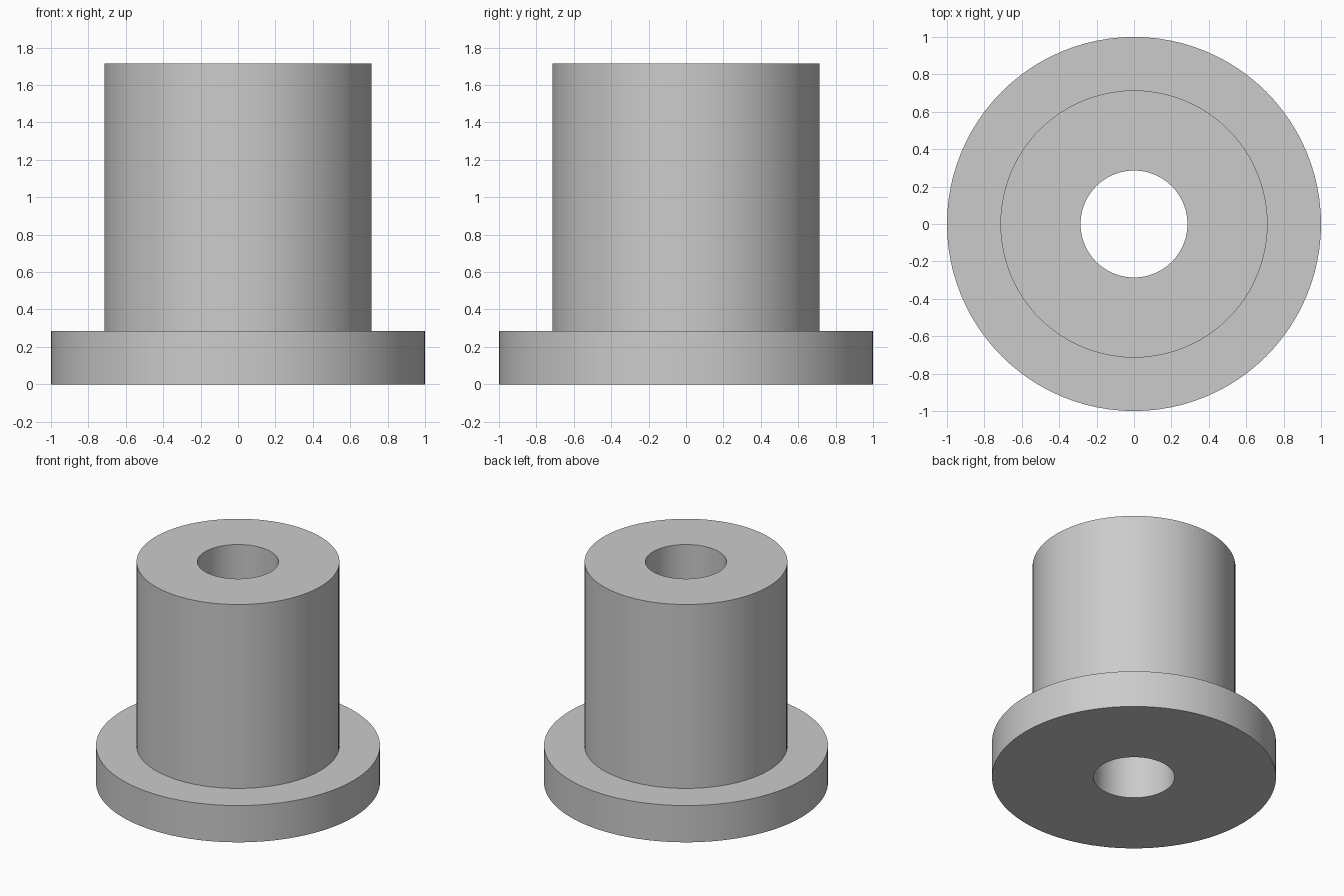
import bpy
import bmesh
import math

if "Cube" in bpy.data.objects:
    bpy.data.objects.remove(bpy.data.objects["Cube"], do_unlink=True)

# Plain grey material
GREY = (0.6, 0.6, 0.6, 1.0)
grey = bpy.data.materials.new("plain_grey")
grey.use_nodes = True
grey.diffuse_color = GREY
grey.node_tree.nodes["Principled BSDF"].inputs["Base Color"].default_value = GREY

# Proportions of the bushing, in flange radii
UNIT = 1 / 7
FLANGE_R, SLEEVE_R, BORE_R = 7 * UNIT, 5 * UNIT, 2 * UNIT
FLANGE_H, TOTAL_H = 2 * UNIT, 12 * UNIT
SEGMENTS = 96


def lathe(name, profile, material):
    """Revolve a closed (radius, height) profile around the z axis."""
    bm = bmesh.new()
    verts = [bm.verts.new((r, 0, z)) for r, z in profile]
    edges = [bm.edges.new((a, b)) for a, b in zip(verts, verts[1:] + verts[:1])]
    bmesh.ops.spin(bm, geom=verts + edges, cent=(0, 0, 0), axis=(0, 0, 1),
                   angle=math.tau, steps=SEGMENTS, use_merge=True)
    bmesh.ops.remove_doubles(bm, verts=bm.verts, dist=0.0001)
    bmesh.ops.recalc_face_normals(bm, faces=bm.faces)
    mesh = bpy.data.meshes.new(name)
    bm.to_mesh(mesh)
    bm.free()
    mesh.materials.append(material)
    obj = bpy.data.objects.new(name, mesh)
    bpy.context.collection.objects.link(obj)
    return obj


# Flanged sleeve with a through bore, as one solid
bushing = lathe("flanged_bushing", [
    (BORE_R, 0), (FLANGE_R, 0), (FLANGE_R, FLANGE_H),
    (SLEEVE_R, FLANGE_H), (SLEEVE_R, TOTAL_H), (BORE_R, TOTAL_H),
], grey)

# Smooth round walls, crisp rims
bpy.ops.object.select_all(action="DESELECT")
bushing.select_set(True)
bpy.context.view_layer.objects.active = bushing
bpy.ops.object.shade_smooth_by_angle(angle=math.radians(30))
